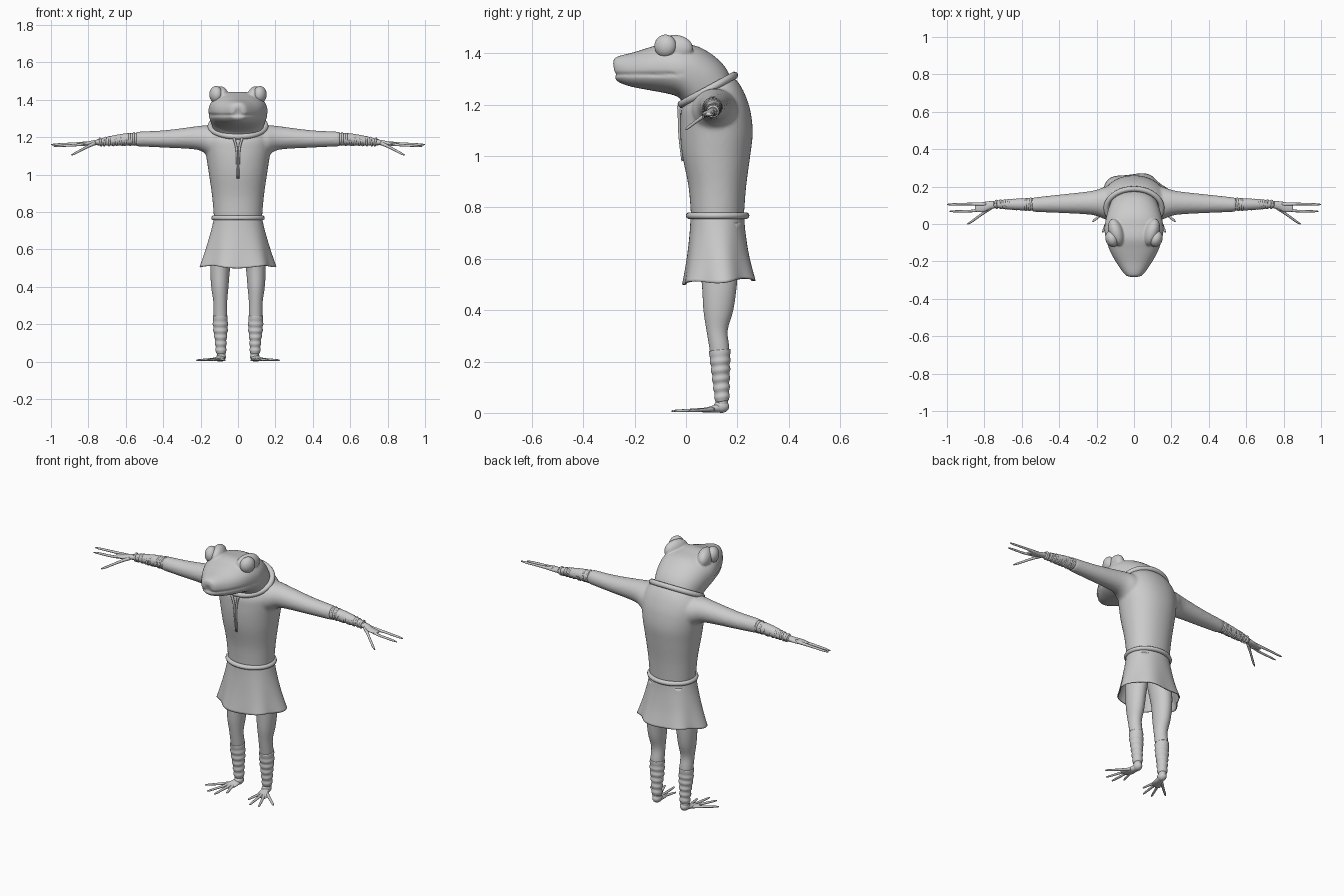
import bpy, bmesh, math, random
from mathutils import Vector as V, Matrix

if "Cube" in bpy.data.objects:
    bpy.data.objects.remove(bpy.data.objects["Cube"])

random.seed(3)


def spow(t, p):
    return math.copysign(abs(t) ** p, t)


def loft(bm, secs, n=32, steps=4, p=1.0, cap=True):
    """Skin elliptical sections (centre, half-axis u, half-axis v), smoothly interpolated."""
    S = [[V(q) for q in s] for s in secs]
    full = []
    for i in range(len(S) - 1):
        a, b, c, d = S[max(i - 1, 0)], S[i], S[i + 1], S[min(i + 2, len(S) - 1)]
        for k in range(steps):
            t = k / steps
            full.append([0.5 * (2 * b[j] + (c[j] - a[j]) * t
                         + (2 * a[j] - 5 * b[j] + 4 * c[j] - d[j]) * t * t
                         + (3 * b[j] - a[j] - 3 * c[j] + d[j]) * t ** 3) for j in range(3)])
    full.append(S[-1])
    rings = []
    for c, u, v in full:
        rings.append([bm.verts.new(c + u * spow(math.cos(2 * math.pi * i / n), p)
                      + v * spow(math.sin(2 * math.pi * i / n), p)) for i in range(n)])
    for a, b in zip(rings, rings[1:]):
        for i in range(n):
            bm.faces.new((a[i], a[(i + 1) % n], b[(i + 1) % n], b[i]))
    if cap:
        bm.faces.new(rings[0])
        bm.faces.new(rings[-1])
    return rings


def tube(bm, pts, radii, n=10, flat=1.0):
    P = [V(q) for q in pts]
    secs = []
    for i, q in enumerate(P):
        d = (P[min(i + 1, len(P) - 1)] - P[max(i - 1, 0)]).normalized()
        u = d.cross(V((0, 0, 1)) if abs(d.z) < .8 else V((0, 1, 0))).normalized()
        secs.append((q, u * radii[i], u.cross(d) * radii[i] * flat))
    loft(bm, secs, n, 3)


def hoop(bm, c, u, v, r, n=40, m=10):
    """Round band following an ellipse."""
    c, u, v = V(c), V(u), V(v)
    ax = u.cross(v).normalized()
    R = []
    for i in range(n):
        a = 2 * math.pi * i / n
        o = u * math.cos(a) + v * math.sin(a)
        R.append([bm.verts.new(c + o + o.normalized() * r * math.cos(b) + ax * r * math.sin(b))
                  for b in [2 * math.pi * j / m for j in range(m)]])
    for i in range(n):
        for j in range(m):
            a, b = R[i], R[(i + 1) % n]
            bm.faces.new((a[j], a[(j + 1) % m], b[(j + 1) % m], b[j]))


def ball(bm, c, r, rot=Matrix()):
    bmesh.ops.create_uvsphere(bm, u_segments=28, v_segments=18, radius=1,
                              matrix=Matrix.Translation(c) @ rot @ Matrix.Diagonal((*r, 1)))


def finish(bm, name, mirror=False, voxel=0, smooth=0, thick=0):
    bmesh.ops.recalc_face_normals(bm, faces=bm.faces)
    me = bpy.data.meshes.new(name)
    bm.to_mesh(me)
    bm.free()
    ob = bpy.data.objects.new(name, me)
    bpy.context.collection.objects.link(ob)
    me.polygons.foreach_set("use_smooth", [True] * len(me.polygons))
    if mirror:
        ob.modifiers.new("Mirror", 'MIRROR').use_mirror_merge = False
    if voxel:
        m = ob.modifiers.new("Blend", 'REMESH')
        m.mode, m.voxel_size, m.use_smooth_shade = 'VOXEL', voxel, True
    if smooth:
        m = ob.modifiers.new("Soften", 'SMOOTH')
        m.factor, m.iterations = 0.5, smooth
    if thick:
        ob.modifiers.new("Thickness", 'SOLIDIFY').thickness = thick
    return ob


def span(f, b, w):
    """Section across the body, given front (y, z), back (y, z) and half width."""
    return ((0, (f[0] + b[0]) / 2, (f[1] + b[1]) / 2), (w, 0, 0),
            (0, (b[0] - f[0]) / 2, (b[1] - f[1]) / 2))


# Head and neck, with mouth groove and brow mounds
bm = bmesh.new()
loft(bm, [span(*s) for s in [
    ((-.278, 1.315), (-.284, 1.36), .022), ((-.268, 1.292), (-.272, 1.385), .048),
    ((-.22, 1.272), (-.20, 1.405), .092), ((-.15, 1.258), (-.14, 1.424), .128),
    ((-.08, 1.245), (-.08, 1.442), .150), ((-.035, 1.232), (-.02, 1.438), .158),
    ((-.015, 1.212), (.05, 1.425), .152), ((0, 1.19), (.115, 1.385), .142),
    ((.005, 1.17), (.16, 1.335), .132), ((.02, 1.14), (.185, 1.27), .125)]], 72, 6, .88)
for v in bm.verts:
    if v.co.y < 0:
        k = math.exp(-((v.co.z - 1.318) / .006) ** 2) * min(1, -v.co.y / .06)
        out = V((v.co.x, v.co.y + .08, 0))
        if out.length > 0:
            v.co -= out.normalized() * .009 * k
for s in (1, -1):
    ball(bm, (s * .095, -.045, 1.418), (.04, .075, .054), Matrix.Rotation(s * -.3, 4, 'Z'))
finish(bm, "head", voxel=.005, smooth=4)

# Eyes
bm = bmesh.new()
ball(bm, (.118, -.08, 1.428), (.034, .044, .045), Matrix.Rotation(-.35, 4, 'Z'))
finish(bm, "eye", mirror=True)

# Tunic top with sleeves blended in
bm = bmesh.new()
loft(bm, [span(*s) for s in [
    ((.02, .76), (.225, .76), .128), ((.01, .88), (.234, .88), .138),
    ((-.014, 1.0), (.25, 1.0), .155), ((-.022, 1.08), (.26, 1.09), .168),
    ((-.022, 1.14), (.252, 1.17), .178), ((-.02, 1.175), (.236, 1.225), .178),
    ((-.012, 1.2), (.215, 1.27), .164), ((-.004, 1.215), (.19, 1.305), .142)]], 48, 4, .93)
for s in (1, -1):
    loft(bm, [((s * x, y, z), (0, ry, 0), (0, 0, rz)) for x, y, z, ry, rz in [
        (.06, .11, 1.17, .10, .09), (.15, .112, 1.18, .088, .083), (.2, .113, 1.194, .07, .067),
        (.26, .112, 1.195, .06, .058), (.4, .108, 1.19, .049, .046), (.545, .103, 1.19, .038, .039)]])
finish(bm, "tunic_top", voxel=.008, smooth=6)

# Neck opening seam on the chest
bm = bmesh.new()
tube(bm, [(.022, -.028, 1.195), (.008, -.026, 1.14), (.005, -.024, 1.07), (.003, -.014, .98)],
     [.007, .006, .005, .004])
finish(bm, "chest_seam", mirror=True)

# Collar and belt
bm = bmesh.new()
hoop(bm, (0, .085, 1.258), (.148, 0, 0), (0, .103, .056), .015)
finish(bm, "collar")
bm = bmesh.new()
hoop(bm, (0, .123, .768), (.13, 0, 0), (0, .111, 0), .013)
finish(bm, "belt")

# Skirt, open below with soft folds
bm = bmesh.new()
rings = loft(bm, [span(*s) for s in [
    ((.018, .77), (.226, .77), .128), ((.014, .7), (.232, .7), .143),
    ((.003, .6), (.247, .605), .168), ((-.012, .505), (.268, .52), .194)]], 72, 6, .92, cap=False)
for i, ring in enumerate(rings):
    k = i / (len(rings) - 1)
    for j, v in enumerate(ring):
        a = 2 * math.pi * j / 72
        d = V((v.co.x, v.co.y - .125, 0)).normalized()
        v.co += d * k * k * .009 * (math.sin(6 * a + .6) + .5 * math.sin(4 * a + 1))
        v.co.z -= k ** 4 * .006 * math.cos(4 * a)
finish(bm, "skirt", thick=.006)

# Legs
bm = bmesh.new()
loft(bm, [((x, y, z), (rx, 0, 0), (0, ry, 0)) for x, y, z, rx, ry in [
    (.065, .125, .74, .062, .09), (.082, .127, .62, .06, .08), (.095, .13, .5, .053, .068),
    (.097, .126, .4, .046, .058), (.095, .121, .32, .037, .041), (.094, .131, .24, .036, .038),
    (.092, .138, .1, .026, .026), (.09, .142, .02, .022, .022)]])
finish(bm, "leg", mirror=True)

# Shin wraps
bm = bmesh.new()
secs = []
for i in range(25):
    t = i / 24
    w = .002 * math.sin(i * 1.5) * min(1, t * 4)
    bulge = .004 * math.sin(math.pi * min(1, t * 1.6))
    secs.append(((.095 - .004 * t, .131 + .01 * t, .245 - .2 * t),
                 (.039 - .012 * t + bulge + w, 0, 0), (0, .042 - .015 * t + w, .004)))
loft(bm, secs, 28, 2)
finish(bm, "shin_wrap", mirror=True)

# Feet: heel, arch and long splayed toes
bm = bmesh.new()
ball(bm, (.09, .138, .025), (.025, .03, .025))
loft(bm, [((.09, .14, .022), (.02, 0, 0), (0, 0, .02)), ((.098, .105, .015), (.027, -.004, 0), (0, 0, .014)),
          ((.108, .07, .01), (.034, -.006, 0), (0, 0, .008)), ((.114, .05, .009), (.026, 0, 0), (0, 0, .005))], 20)
for x, y in [(.222, .012), (.168, -.046), (.115, -.056), (.07, -.005)]:
    b = V((.098 + (x - .1) * .12, .105, .014))
    e = V((x, y, .007))
    tube(bm, [b, b.lerp(e, .4), b.lerp(e, .9), e], [.011, .008, .006, .003], flat=.85)
finish(bm, "foot", mirror=True)

# Forearm wraps: core plus slanted bands
bm = bmesh.new()
loft(bm, [((x, .105, z), (0, r, 0), (0, 0, r)) for x, z, r in [
    (.53, 1.19, .034), (.6, 1.188, .032), (.68, 1.18, .026), (.75, 1.172, .017)]], 20)
for i in range(9):
    t = i / 8
    r = .031 - .012 * t
    tilt = random.uniform(-.25, .25)
    hoop(bm, (.555 + .18 * t, .105, 1.19 - .016 * t), (tilt * r, r, 0),
         (random.uniform(-.25, .25) * r, 0, r), .006, 24, 8)
finish(bm, "forearm_wrap", mirror=True)

# Hands: palm, long fingers and thumb
bm = bmesh.new()
loft(bm, [((x, y, z), (0, ry, 0), (0, 0, rz)) for x, y, z, ry, rz in [
    (.73, .105, 1.174, .017, .016), (.77, .1, 1.17, .022, .014),
    (.81, .09, 1.165, .027, .01), (.85, .088, 1.162, .02, .006)]], 18)
for pts in [[(.79, .105, 1.168), (.88, .107, 1.165), (.97, .105, 1.161), (1.0, .104, 1.16)],
            [(.79, .085, 1.166), (.86, .07, 1.158), (.95, .068, 1.153), (.985, .068, 1.15)],
            [(.765, .088, 1.168), (.81, .055, 1.146), (.87, .012, 1.114), (.89, 0, 1.104)]]:
    tube(bm, pts, [.011, .007, .006, .003])
finish(bm, "hand", mirror=True)
